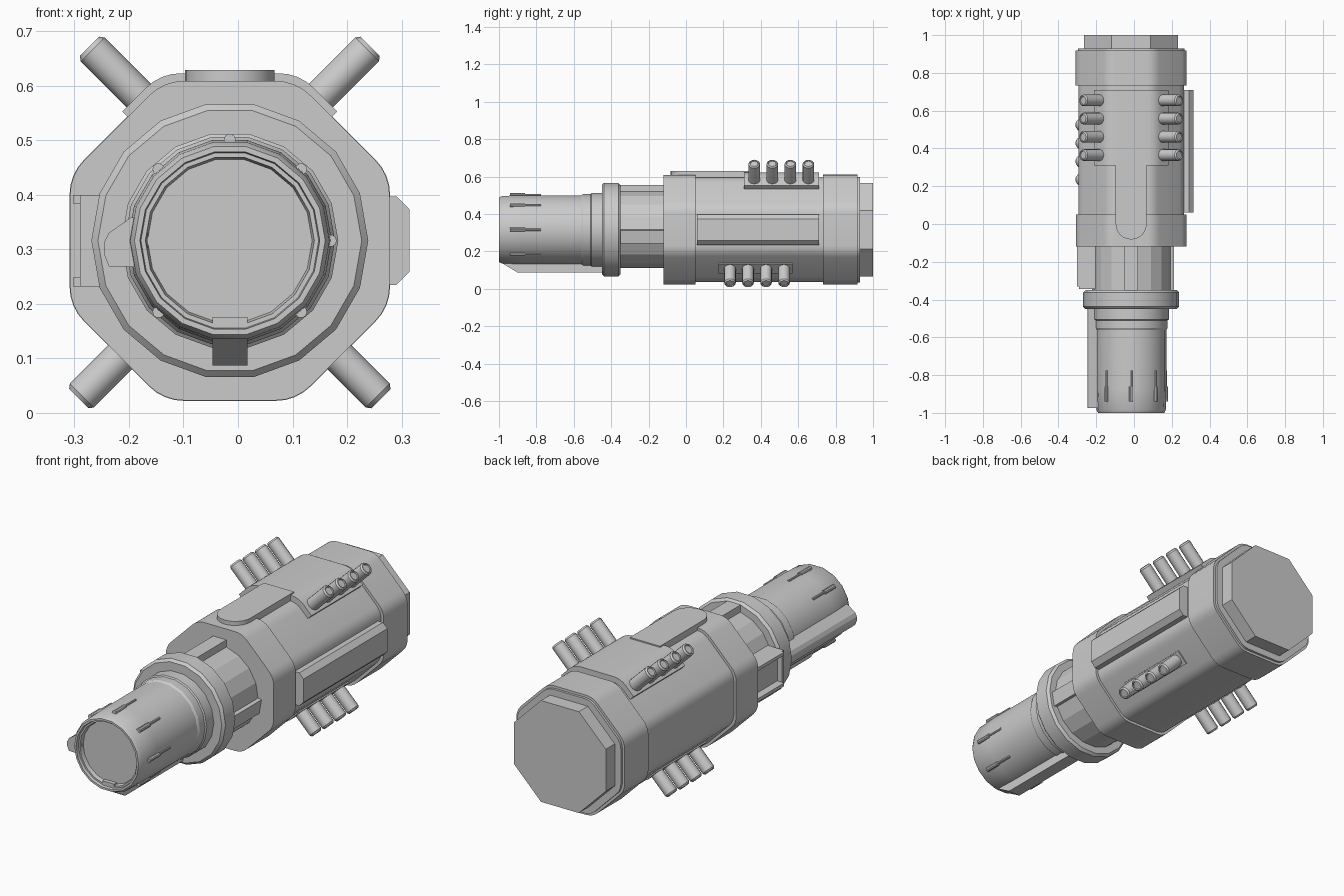
import bpy, bmesh
from math import sin, cos, pi, radians, tan
from mathutils import Vector

if "Cube" in bpy.data.objects:
    bpy.data.objects.remove(bpy.data.objects["Cube"])

AXIS = Vector((-0.015, 0, 0.316))  # long axis of the body

grey = bpy.data.materials.new("plain_grey")
grey.use_nodes = True
grey.diffuse_color = (0.6, 0.6, 0.6, 1)
grey.node_tree.nodes["Principled BSDF"].inputs["Base Color"].default_value = grey.diffuse_color


def finish(name, bm, smooth=True):
    bmesh.ops.remove_doubles(bm, verts=bm.verts, dist=1e-5)
    bmesh.ops.recalc_face_normals(bm, faces=bm.faces)
    mesh = bpy.data.meshes.new(name)
    bm.to_mesh(mesh)
    bm.free()
    mesh.materials.append(grey)
    ob = bpy.data.objects.new(name, mesh)
    ob.location = AXIS
    bpy.context.collection.objects.link(ob)
    if smooth:
        bpy.ops.object.select_all(action='DESELECT')
        ob.select_set(True)
        bpy.context.view_layer.objects.active = ob
        bpy.ops.object.shade_smooth_by_angle(angle=radians(30))
    return ob


def prism(name, pts, y0, y1, smooth=True):
    """Extrude an (x, z) outline along y."""
    bm = bmesh.new()
    a, b = ([bm.verts.new((x, y, z)) for x, z in pts] for y in (y0, y1))
    bm.faces.new(a)
    bm.faces.new(b)
    for i in range(len(pts)):
        j = (i + 1) % len(pts)
        bm.faces.new((a[i], a[j], b[j], b[i]))
    return finish(name, bm, smooth)


def lathe(name, profile, sides=18, smooth=True):
    """Spin a (radius, y) profile around y."""
    bm = bmesh.new()
    rings = [[bm.verts.new((r * cos(2 * pi * i / sides), y, r * sin(2 * pi * i / sides)))
              for i in range(sides)] for r, y in profile]
    for p, q in zip(rings, rings[1:]):
        for i in range(sides):
            j = (i + 1) % sides
            bm.faces.new((p[i], p[j], q[j], q[i]))
    bmesh.ops.dissolve_degenerate(bm, dist=1e-6, edges=bm.edges)
    return finish(name, bm, smooth)


def polar(angle, r, t):
    """Point at distance r along a direction and t across it."""
    a = radians(angle)
    return (r * cos(a) - t * sin(a), r * sin(a) + t * cos(a))


def strip(name, angle, r0, r1, t0, t1, y0, y1):
    pts = [polar(angle, r, t) for r, t in ((r0, t0), (r1, t0), (r1, t1), (r0, t1))]
    return prism(name, pts, y0, y1, False)


def octagon(h, fillet, first=0, last=8, seg=4):
    """Octagon of half width h with rounded corners."""
    pts = []
    d = (h - fillet) / cos(pi / 8)
    for k in range(first, last):
        mid = pi / 8 + k * pi / 4
        for s in range(seg + 1):
            a = (k + s / seg) * pi / 4
            pts.append((d * cos(mid) + fillet * cos(a), d * sin(mid) + fillet * sin(a)))
    return pts


# Main housing
prism("housing", octagon(0.28, 0.085), 0.03, 0.75)
prism("front_collar", octagon(0.293, 0.09), -0.12, 0.05)
prism("rear_collar", octagon(0.294, 0.09), 0.733, 0.918)
prism("rear_lip", octagon(0.282, 0.08), 0.9, 0.93)
prism("end_cap", [polar(22.5 + 45 * k, 0.249 / cos(pi / 8), 0) for k in range(8)], 0.9, 1.0, False)

# Raised saddle over the top and the rounded tongue in front of it
saddle = [polar(45, 0.25, 0.028), polar(45, 0.307, 0.028)]
saddle += octagon(0.307, 0.09, 1, 3)
saddle += [polar(135, 0.307, -0.028), polar(135, 0.25, -0.028)]
prism("top_saddle", saddle, 0.31, 0.71)
tongue = [(-0.082, -0.34)]
tongue += [(-0.082 * cos(pi * i / 12), 0.082 * sin(pi * i / 12)) for i in range(13)]
tongue += [(0.082, -0.34)]
ob = prism("top_tongue", tongue, 0.24, 0.313)
ob.rotation_euler.x = pi / 2

# Side rail
prism("side_rail", [(0.25, -0.081), (0.306, -0.081), (0.33, -0.057),
                    (0.33, 0.057), (0.306, 0.081), (0.25, 0.081)], 0.06, 0.71, False)

# Four rows of pegs on the diagonal faces
PEG = [(0, 0), (0.031, 0)]
for level, first_y, tip, off in (("upper", 0.365, 0.434, 0.07), ("lower", 0.235, 0.401, 0.009)):
    for side, sx in (("left", 1), ("right", -1)):
        up = 1 if level == "upper" else -1
        angle = up * (45 if sx > 0 else 135)
        t = off * sx * up
        if level == "lower":
            strip("lower_" + side + "_peg_plate", angle, 0.25, 0.286, t - 0.036, t + 0.036, 0.175, 0.57)
        length = tip - 0.25
        x, z = polar(angle, 0.25, t)
        aim = Vector((sx, 0, up)).to_track_quat('Y', 'Z')
        for i in range(4):
            peg = lathe(f"{level}_{side}_peg_{i + 1}",
                        PEG + [(0.031, length - 0.008), (0.025, length),
                               (0.021, length), (0.019, length - 0.005), (0, length - 0.005)], 16)
            peg.location = AXIS + Vector((x, first_y + 0.0965 * i, z))
            peg.rotation_euler = aim.to_euler()

# Neck with raised ribs
lathe("neck", [(0, -0.37), (0.208, -0.37), (0.208, -0.1), (0, -0.1)], smooth=False)
strip("neck_top_rib", 90, 0.18, 0.24, -0.036, 0.036, -0.37, -0.1)
strip("neck_side_rib", -10, 0.18, 0.224, -0.036, 0.036, -0.37, -0.1)

# Open bracket beside the neck
strip("bracket_floor", 180, 0.15, 0.25, -0.08, 0.08, -0.345, -0.11)
for name, t in (("upper", -0.084), ("lower", 0.068)):
    strip("bracket_" + name + "_flange", 180, 0.15, 0.288, t, t + 0.016, -0.33, -0.11)
strip("bracket_end", 180, 0.15, 0.275, -0.084, 0.084, -0.345, -0.33)

# Chamfered ring
lathe("ring", [(0, -0.45), (0.242, -0.45), (0.254, -0.438), (0.254, -0.362), (0.242, -0.35), (0, -0.35)])

# Barrel with a recessed front disc
lathe("barrel", [(0, -0.965), (0.151, -0.965), (0.155, -0.985), (0.163, -0.985), (0.165, -1),
                 (0.175, -1), (0.183, -0.985), (0.187, -0.87), (0.187, -0.56),
                 (0.193, -0.55), (0.193, -0.51), (0.199, -0.505), (0.199, -0.44), (0, -0.44)])

# Stepped pins around the barrel
for i, angle in enumerate((0, 45, 90, 135, 225, 315)):
    pin = lathe(f"barrel_pin_{i + 1}", [(0, -0.94), (0.011, -0.94), (0.011, -0.86),
                                       (0.006, -0.86), (0.006, -0.775), (0, -0.775)], 10)
    x, z = polar(angle, 0.185, 0)
    pin.location = AXIS + Vector((x, 0, z))

# Long fairing beside the barrel and the sloped keel below it
prism("barrel_fairing", [(-0.15, 0.048), (-0.182, 0.042), (-0.222, 0.014), (-0.231, -0.004),
                         (-0.231, -0.024), (-0.222, -0.047), (-0.15, -0.049)], -0.975, -0.44, False)
keel = prism("barrel_keel", [(-0.985, -0.14), (-0.985, -0.178), (-0.9, -0.229),
                             (-0.44, -0.229), (-0.44, -0.14)], -0.032, 0.032, False)
keel.rotation_euler.z = pi / 2
